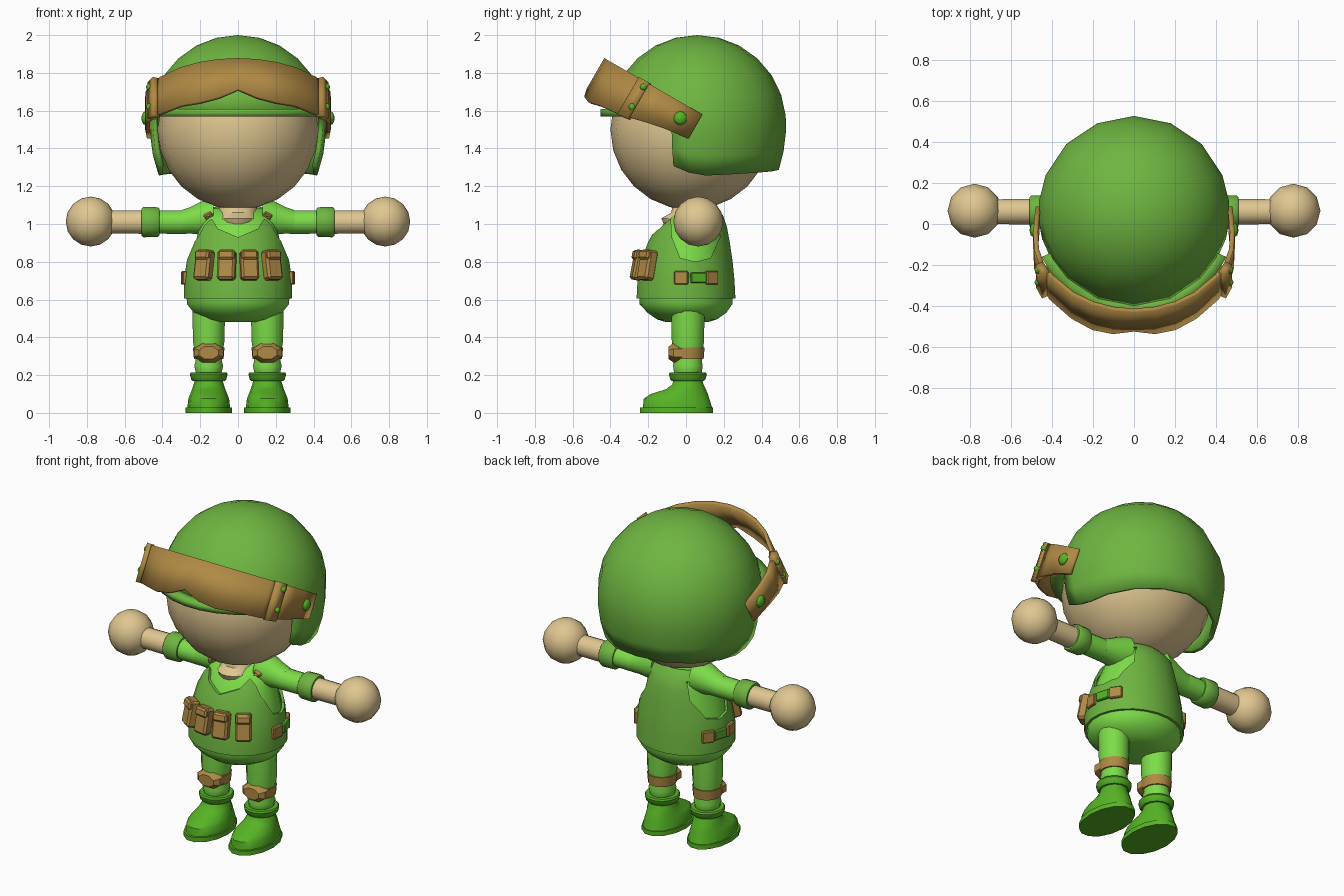
import bpy, bmesh, math
from mathutils import Matrix, Vector

if "Cube" in bpy.data.objects:
    bpy.data.objects.remove(bpy.data.objects["Cube"])

PI = math.pi


def material(name, r, g, b):
    m = bpy.data.materials.new(name)
    m.diffuse_color = (r, g, b, 1)
    m.use_nodes = True
    m.node_tree.nodes["Principled BSDF"].inputs["Base Color"].default_value = m.diffuse_color
    return m


SKIN = material("skin", 0.745, 0.571, 0.283)
OLIVE = material("helmet_green", 0.158, 0.465, 0.052)
SHIRT = material("shirt_green", 0.205, 0.72, 0.065)
BOOT = material("boot_green", 0.093, 0.456, 0.018)
TAN = material("tan_leather", 0.434, 0.254, 0.058)


def finish(name, bm, mat, M=None, angle=40):
    if M is not None:
        bm.transform(M)
    bmesh.ops.recalc_face_normals(bm, faces=bm.faces)
    me = bpy.data.meshes.new(name)
    bm.to_mesh(me)
    bm.free()
    me.materials.append(mat)
    ob = bpy.data.objects.new(name, me)
    bpy.context.collection.objects.link(ob)
    bpy.ops.object.select_all(action='DESELECT')
    ob.select_set(True)
    bpy.context.view_layer.objects.active = ob
    if angle:
        bpy.ops.object.shade_smooth_by_angle(angle=math.radians(angle))
    return ob


def loft(name, rings, mat, n=16, M=None, caps=True, angle=40):
    """Elliptical rings (z, centre y, radius x, radius y) joined along z."""
    bm = bmesh.new()
    loops = []
    for z, cy, rx, ry in rings:
        loops.append([bm.verts.new((rx * math.sin(2 * PI * (i + .5) / n),
                                    cy - ry * math.cos(2 * PI * (i + .5) / n), z)) for i in range(n)])
    for a, b in zip(loops, loops[1:]):
        for i in range(n):
            bm.faces.new((a[i], a[(i + 1) % n], b[(i + 1) % n], b[i]))
    if caps:
        bm.faces.new(loops[0])
        bm.faces.new(loops[-1])
    return finish(name, bm, mat, M, angle)


def sphere(name, loc, r, mat, u=16, v=10, scale=(1, 1, 1)):
    bm = bmesh.new()
    bmesh.ops.create_uvsphere(bm, u_segments=u, v_segments=v, radius=r)
    return finish(name, bm, mat, Matrix.Translation(loc) @ Matrix.Diagonal((*scale, 1)), 60)


def box(name, M, size, mat, bevel=0.01):
    bm = bmesh.new()
    bmesh.ops.create_cube(bm, size=1)
    bm.transform(Matrix.Diagonal((*size, 1)))
    bmesh.ops.bevel(bm, geom=bm.edges[:], offset=bevel, segments=1, affect='EDGES')
    return finish(name, bm, mat, M, 30)


def sheet(name, cols, thick, mat, keep=lambda c, r: True, angle=40):
    """Grid of points (list of columns) given an even thickness."""
    bm = bmesh.new()
    vs = [[bm.verts.new(p) for p in c] for c in cols]
    for c in range(len(vs) - 1):
        for r in range(len(vs[0]) - 1):
            if keep(c, r):
                bm.faces.new((vs[c][r], vs[c + 1][r], vs[c + 1][r + 1], vs[c][r + 1]))
    bmesh.ops.delete(bm, geom=[v for v in bm.verts if not v.link_faces], context='VERTS')
    bmesh.ops.remove_doubles(bm, verts=bm.verts, dist=1e-4)
    ob = finish(name, bm, mat, None, angle)
    thicken(ob, thick)
    return ob


def thicken(ob, thick):
    m = ob.modifiers.new("thickness", 'SOLIDIFY')
    m.thickness, m.offset = thick, 0


def cut(ob, outline, M):
    """Cut a prism, drawn in local x/y and pushed along z, out of a part."""
    bm = bmesh.new()
    f = bm.faces.new([bm.verts.new((x, y, 0)) for x, y in outline])
    top = bmesh.ops.extrude_face_region(bm, geom=[f])
    bmesh.ops.translate(bm, vec=(0, 0, .5), verts=[v for v in top['geom'] if isinstance(v, bmesh.types.BMVert)])
    tool = finish("cutter", bm, OLIVE, M, 0)
    tool.hide_render = True
    m = ob.modifiers.new("opening", 'BOOLEAN')
    m.operation, m.object, m.solver = 'DIFFERENCE', tool, 'EXACT'
    bpy.context.view_layer.objects.active = ob
    for mod in [k.name for k in ob.modifiers]:
        bpy.ops.object.modifier_apply(modifier=mod)
    bpy.data.objects.remove(tool)


# Head and neck
sphere("head", (0, .025, 1.5), .425, SKIN, 16, 12)
loft("neck", [(.97, 0, .08, .10), (1.0, 0, .10, .12), (1.03, -.005, .105, .128),
              (1.06, .02, .105, .10), (1.16, .04, .10, .10)], SKIN)

# Helmet: dome with an open face and longer sides and back
R, CY, CZ = .457, .06, 1.53
half = [0, 22.5, 45, 60, 73, 84, 96, 112.5, 135, 157.5, 180]
azim = [-a for a in half[:0:-1]] + half


def helmet_column(a):
    b = abs(a)
    low = 1.31 - .05 * min(1, max(0, (b - 73) / 16)) + .03 * max(0, (b - 96) / 84)
    front = math.acos((1.572 - CZ) / R)
    phis = [front * k / 6 for k in range(7)]
    end = PI / 2 + math.asin((CZ - low) / .6)
    phis += [front + (end - front) * k / 3 for k in (1, 2, 3)]
    t = math.radians(a)
    return [(R * math.sin(p) * math.sin(t), CY - R * math.sin(p) * math.cos(t),
             CZ + math.cos(p) * (R if p < PI / 2 else .6)) for p in phis]


sheet("helmet", [helmet_column(a) for a in azim], .026, OLIVE,
      lambda c, r: r < 6 or min(abs(azim[c]), abs(azim[c + 1])) >= 73)
brim = [math.radians(-66 + 12 * i) for i in range(12)]
sheet("helmet_brim", [[(r * math.sin(t), .04 - r * math.cos(t), 1.59) for r in (.42, .495)] for t in brim], .04, OLIVE)


# Goggles: tilted band, f runs forwards and h upwards along the tilt
def tilt(x, f, h):
    return Vector((x, -.03 - .87 * f - -.5 * h, 1.56 + .5 * f + .87 * h))


lens = [(.435, .25, -.135), (.405, .30, -.145), (.30, .40, -.155), (.20, .455, -.168),
        (.10, .485, -.155), (0, .495, -.112)]
lens = [(-x, f, h) for x, f, h in lens[:-1]] + lens[::-1]
sheet("goggle_front", [[tilt(x, f, h), tilt(x, f, .075)] for x, f, h in lens], .022, TAN)
strap = [(.470, -.09, -.072), (.481, .05, -.09), (.477, .15, -.11), (.452, .235, -.13)]
hinge = [(.462, .232, -.14), (.432, .29, -.148)]
for s in (-1, 1):
    sheet("goggle_strap", [[tilt(s * x, f, h), tilt(s * x, f, .075)] for x, f, h in strap], .024, TAN)
    sheet("goggle_hinge", [[tilt(s * x, f, h), tilt(s * x, f, .08)] for x, f, h in hinge], .04, TAN)
    sphere("strap_rivet", (s * .49, -.03, 1.56), .036, BOOT, 8, 6, (.6, 1, 1))
    for y, z in ((-.225, 1.725), (-.285, 1.62)):
        sphere("hinge_rivet", (s * .468, y, z), .019, BOOT, 8, 6)

# Torso: shirt below a vest with neck and arm openings
torso = [(.605, 0, .285, .26), (.70, 0, .285, .255), (.80, .005, .27, .24), (.90, .015, .245, .215),
         (.98, .03, .222, .185), (1.04, .045, .205, .15), (1.085, .055, .15, .10)]
loft("shirt", [(z - .004, cy, rx - .016, ry - .016) for z, cy, rx, ry in torso], SHIRT, 24)
vest = loft("vest", [(z, cy, rx - .004, ry - .004) for z, cy, rx, ry in torso], OLIVE, 24, None, False)
thicken(vest, .016)
FORWARD = Matrix.Rotation(PI / 2, 4, 'X')
cut(vest, [(-.165, 1.15), (-.16, 1.06), (-.105, .975), (0, .93), (.105, .975), (.16, 1.06), (.165, 1.15)],
    Matrix.Translation((0, .02, 0)) @ FORWARD)
for s in (-1, 1):
    side = Matrix(((0, 0, s, s * .12), (1, 0, 0, 0), (0, 1, 0, 0), (0, 0, 0, 1)))
    cut(vest, [(-.08, 1.04), (-.075, .93), (-.03, .82), (.05, .80), (.13, .82), (.18, .93), (.17, 1.04)], side)
bpy.context.view_layer.objects.active = vest
vest.select_set(True)
bpy.ops.object.shade_smooth_by_angle(angle=math.radians(40))

# Seat of the trousers
loft("trouser_seat", [(.48, .005, .10, .11), (.495, .005, .17, .16), (.53, .005, .235, .21),
                      (.575, 0, .272, .247), (.615, 0, .275, .25)], SHIRT, 24)


# Pouches around the waist, placed on the torso ellipse
def on_torso(x, y, z):
    return Matrix.Translation((x, y, z)) @ Matrix.Rotation(math.atan2(x / .08, -y / .062), 4, 'Z')


for x in (-.18, -.06, .06, .18):
    y = -.255 * math.sqrt(1 - (x / .30) ** 2)
    M = on_torso(x, y, .782) @ Matrix.Rotation(math.radians(-11), 4, 'X')
    box("pouch", M, (.096, .06, .16), TAN, .012)
    box("pouch_flap", M @ Matrix.Translation((0, -.008, .05)), (.088, .065, .05), TAN, .01)

for s in (-1, 1):
    # Side belt pieces
    for y, w, h, mat in ((-.025, .075, .07, TAN), (.065, .085, .055, BOOT), (.135, .075, .07, TAN)):
        x = s * .287 * math.sqrt(1 - (y / .262) ** 2)
        box("side_buckle" if mat == BOOT else "side_belt", on_torso(x, y, .715), (w, .026, h), mat, .005)
    # Shoulder tab
    box("shoulder_tab", Matrix.Translation((s * .165, .0, 1.06)) @ Matrix.Rotation(s * .5, 4, 'Y')
        @ Matrix.Rotation(.5, 4, 'X'), (.045, .1, .025), TAN, .005)

    # Arm, lofted outwards along x
    arm = Matrix(((0, 0, s, 0), (0, 1, 0, .06), (1, 0, 0, 1.01), (0, 0, 0, 1)))
    flare = arm @ Matrix(((1, 0, -.2, .06), (0, 1, 0, 0), (0, 0, 1, 0), (0, 0, 0, 1)))
    loft("shoulder", [(.13, 0, .10, .10), (.20, 0, .088, .085), (.25, 0, .072, .075), (.30, 0, .064, .066)],
         SHIRT, 16, flare)
    loft("sleeve", [(.29, 0, .064, .066), (.44, 0, .062, .064)], SHIRT, 16, arm)
    loft("sleeve_cuff", [(.415, 0, .072, .072), (.425, 0, .08, .08), (.50, 0, .082, .082), (.51, 0, .074, .074)],
         OLIVE, 16, arm)
    loft("forearm", [(.49, 0, .063, .063), (.70, 0, .062, .062)], SKIN, 16, arm)
    sphere("hand", (s * .78, .065, 1.013), .132, SKIN, 12, 8)

    # Leg
    leg = Matrix.Translation((s * .155, .01, 0))
    loft("trouser_leg", [(.19, 0, .06, .065), (.215, 0, .07, .075), (.25, 0, .078, .08), (.275, 0, .07, .075),
                         (.33, 0, .077, .082), (.38, 0, .085, .087), (.54, 0, .088, .09)], SHIRT, 16, leg)
    loft("knee_band", [(.285, 0, .08, .085), (.345, 0, .085, .09)], TAN, 16, leg)
    loft("knee_pad", [(.03, 0, .084, .056), (.075, 0, .084, .056), (.102, 0, .055, .036)], TAN, 8,
         Matrix.Translation((s * .155, .01, .318)) @ FORWARD)

    # Boot with sole and ankle cuff
    loft("boot_sole", [(0, -.06, .122, .198), (.028, -.06, .122, .198)], BOOT, 14, leg)
    loft("boot", [(.028, -.055, .113, .188), (.075, -.06, .108, .178), (.10, -.045, .098, .155),
                  (.125, -.01, .088, .108), (.15, 0, .08, .085), (.185, 0, .07, .075)], BOOT, 14, leg)
    loft("boot_cuff", [(.17, 0, .085, .088), (.178, 0, .093, .096), (.205, 0, .10, .103), (.215, 0, .095, .098)],
         BOOT, 14, leg)
